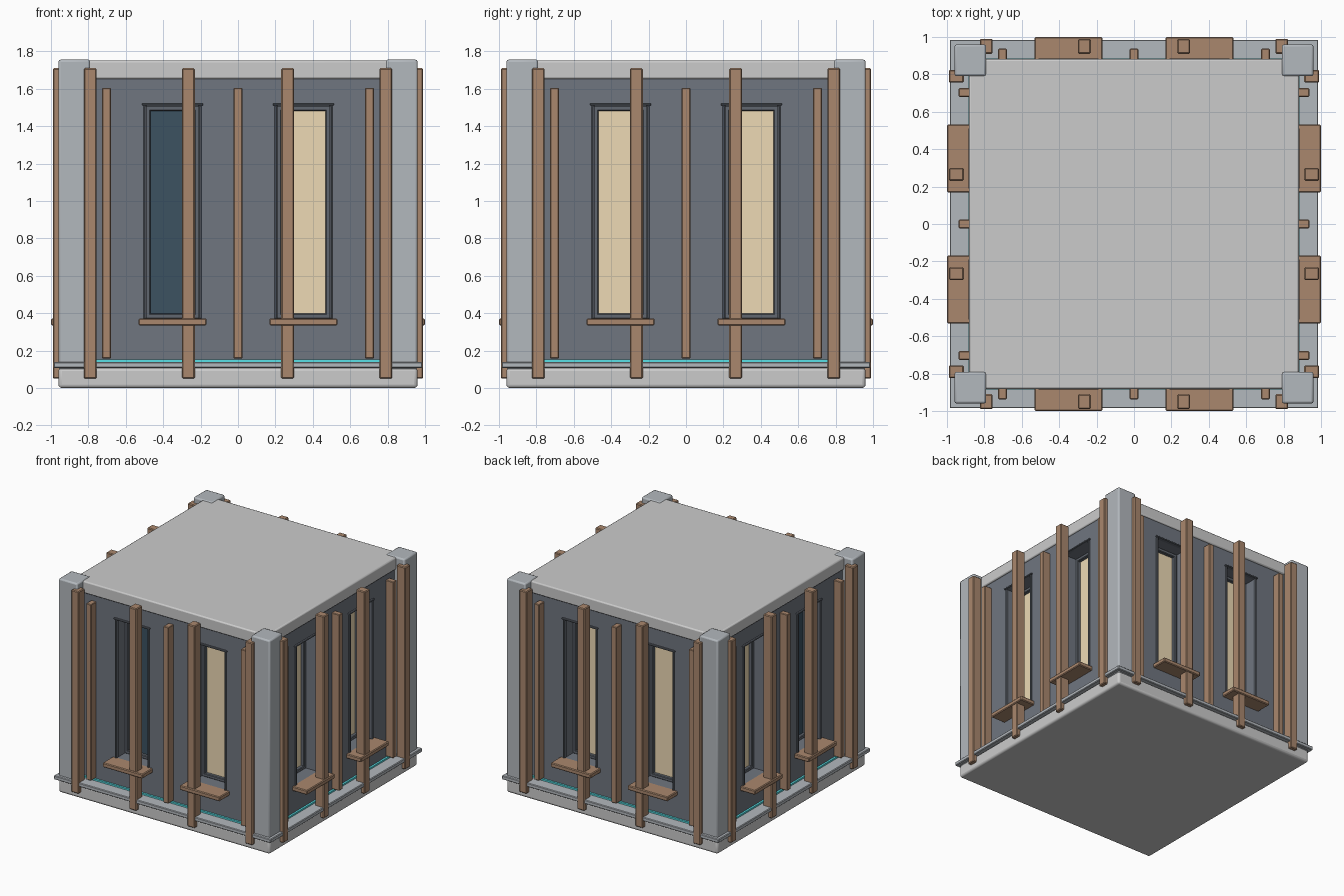
import bpy, math
from mathutils import Matrix

if "Cube" in bpy.data.objects:
    bpy.data.objects.remove(bpy.data.objects["Cube"])


def mat(name, col):
    m = bpy.data.materials.new(name)
    m.diffuse_color = (*col, 1)
    m.use_nodes = True
    m.node_tree.nodes["Principled BSDF"].inputs["Base Color"].default_value = m.diffuse_color
    return m


WALL = mat("slate_wall", (0.16, 0.18, 0.215))
POST = mat("pale_metal", (0.45, 0.48, 0.51))
WOOD = mat("timber", (0.40, 0.245, 0.155))
WARM = mat("warm_glass", (0.85, 0.70, 0.46))
DARK = mat("dark_glass", (0.045, 0.085, 0.12))
FRAME = mat("frame", (0.12, 0.135, 0.16))
GLOW = mat("cyan_glow", (0.1, 0.75, 0.8))


def box(name, lo, hi, m=None, bevel=0, rot=0, seg=1):
    """Box from corner lo to corner hi, turned about z to one of the four sides."""
    bpy.ops.mesh.primitive_cube_add(size=1)
    o = bpy.context.object
    o.name = name
    c = [(a + b) / 2 for a, b in zip(lo, hi)]
    s = [abs(b - a) for a, b in zip(lo, hi)]
    o.data.transform(Matrix.Rotation(rot, 4, 'Z') @ Matrix.Translation(c) @ Matrix.Diagonal((*s, 1)))
    if m:
        o.data.materials.append(m)
    if bevel:
        b = o.modifiers.new("bevel", 'BEVEL')
        b.width, b.segments = bevel, seg
        if seg > 1:
            bpy.ops.object.shade_smooth_by_angle(angle=math.radians(35))
    return o


# window openings: centre +-WX, half width WW, bottom and top, wall face and glass depth
WX, WW, Z0, Z1, FACE, GLASS = 0.35, 0.145, 0.37, 1.51, 0.87, 0.73

# base, ledge, roof, wall core
box("plinth", (-.96, -.96, 0), (.96, .96, .108), None, .018, seg=3)
box("ledge", (-.985, -.985, .108), (.985, .985, .14), POST, .005)
box("roof_beam", (-.882, -.882, 1.652), (.882, .882, 1.75), None, .01, seg=2)
core = box("wall_core", (-FACE, -FACE, .13), (FACE, FACE, 1.66), WALL)

# corner posts
for sx in (-1, 1):
    for sy in (-1, 1):
        box("corner_post", (sx * .79, sy * .79, .1), (sx * .96, sy * .96, 1.756), POST, .012, seg=2)

for side in range(4):
    r = side * math.pi / 2
    # light strip at the foot of the wall
    box("light_strip", (-.79, -.886, .135), (.79, -.86, .153), GLOW, rot=r)
    # tall and short slats
    for x in (-.79, -.265, .265, .79):
        box("tall_slat", (x - .034, -.99, .05), (x + .034, -.91, 1.71), WOOD, .006, r)
    for x in (-.703, 0, .703):
        box("short_slat", (x - .023, -.937, .158), (x + .023, -.866, 1.605), WOOD, .004, r)
    for sx in (-1, 1):
        x = sx * WX
        # opening in the wall
        cut = box("window_cutter", (x - WW, -1, Z0), (x + WW, -GLASS, Z1), WALL, rot=r)
        cut.hide_render = True
        cut.hide_viewport = True
        cut.display_type = 'WIRE'
        b = core.modifiers.new("opening", 'BOOLEAN')
        b.object, b.operation, b.solver = cut, 'DIFFERENCE', 'EXACT'
        # glass pane and frame bars
        g = DARK if (side, sx) in ((0, -1), (3, 1)) else WARM
        box("glass", (x - WW, -GLASS - .008, Z0), (x + WW, -GLASS + .01, Z1), g, rot=r)
        for s in (-1, 1):
            box("frame_side", (x + s * (WW - .028), -GLASS - .035, Z0), (x + s * WW, -GLASS, Z1), FRAME, .005, r)
            box("trim_side", (x + s * (WW - .006), -FACE - .01, Z0), (x + s * (WW + .01), -FACE + .02, Z1), FRAME, .004, r)
        for z, h in ((Z0, .028), (Z1, -.028)):
            box("frame_rail", (x - WW, -GLASS - .035, z), (x + WW, -GLASS, z + h), FRAME, .005, r)
        box("lintel", (x - WW - .018, -FACE - .015, Z1), (x + WW + .018, -FACE + .02, Z1 + .012), FRAME, .003, r)
        # sill
        box("sill", (x - .182, -1, .335), (x + .182, -.86, .372), WOOD, .006, r)
